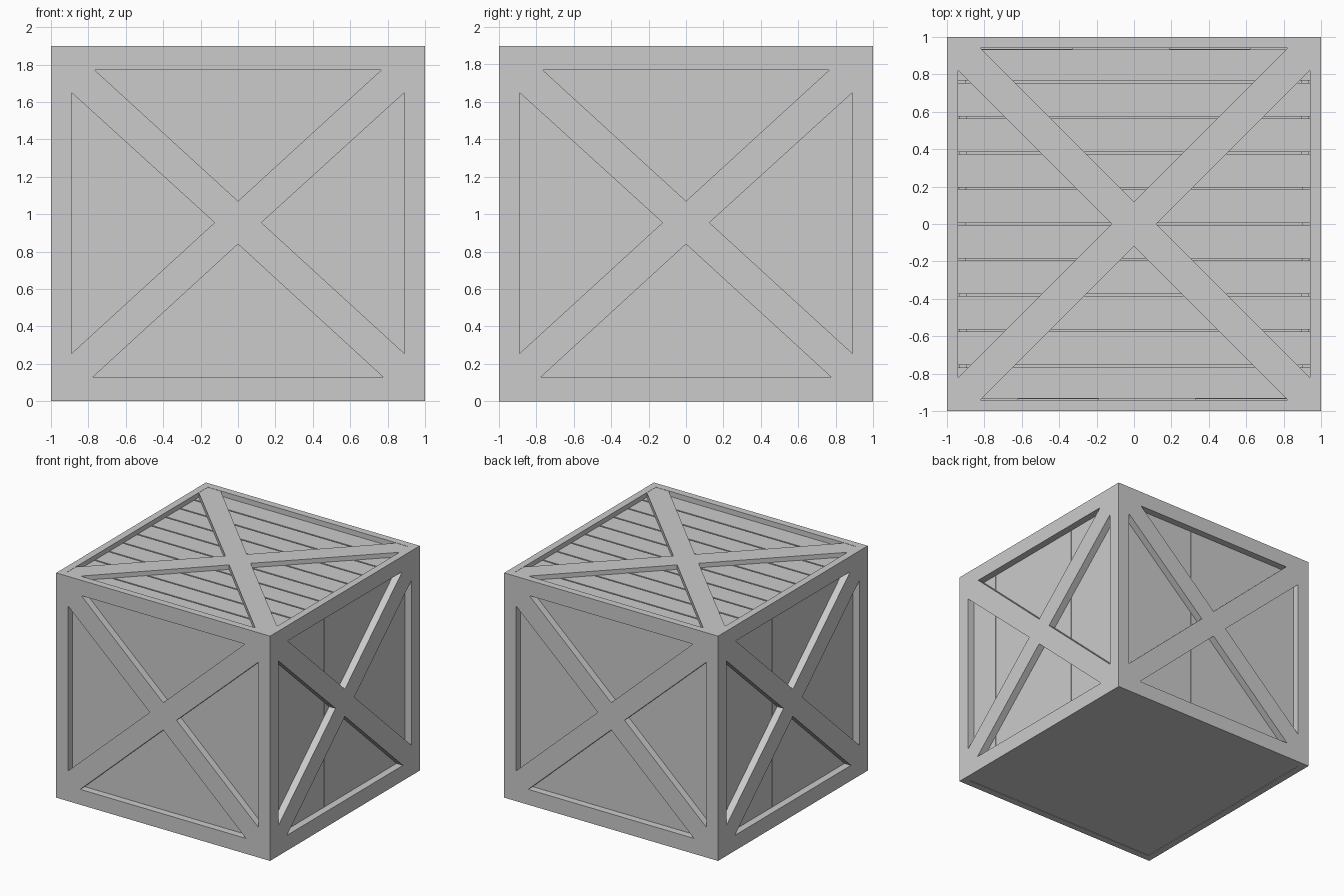
import bpy, bmesh
from math import pi
from mathutils import Matrix, Vector

if "Cube" in bpy.data.objects:
    bpy.data.objects.remove(bpy.data.objects["Cube"])

T = 0.06            # frame thickness
H = 1.9             # crate height
I = 1.0 - T         # inside face of the frames


def plate(name, outlines, thickness, matrix):
    """Flat plate from closed outlines (inner ones become holes)."""
    cu = bpy.data.curves.new(name, 'CURVE')
    cu.dimensions = '2D'
    cu.fill_mode = 'BOTH'
    cu.extrude = thickness / 2
    for pts in outlines:
        sp = cu.splines.new('POLY')
        sp.points.add(len(pts) - 1)
        for p, (x, y) in zip(sp.points, pts):
            p.co = (x, y, 0, 1)
        sp.use_cyclic_u = True
    tmp = bpy.data.objects.new(name + "_outline", cu)
    bpy.context.collection.objects.link(tmp)
    dg = bpy.context.evaluated_depsgraph_get()
    me = bpy.data.meshes.new_from_object(tmp.evaluated_get(dg))
    bpy.data.objects.remove(tmp)
    bm = bmesh.new()
    bm.from_mesh(me)
    bmesh.ops.remove_doubles(bm, verts=bm.verts, dist=1e-4)
    bmesh.ops.transform(bm, matrix=matrix, verts=bm.verts)
    bmesh.ops.recalc_face_normals(bm, faces=bm.faces)
    for f in bm.faces:
        f.smooth = False
    bm.to_mesh(me)
    bm.free()
    ob = bpy.data.objects.new(name, me)
    bpy.context.collection.objects.link(ob)
    return ob


def boards(name, boxes, matrix=Matrix()):
    """One object from several boxes given as (min corner, max corner)."""
    bm = bmesh.new()
    for lo, hi in boxes:
        lo, hi = Vector(lo), Vector(hi)
        m = Matrix.Translation((lo + hi) / 2) @ Matrix.Diagonal((*(hi - lo), 1))
        bmesh.ops.create_cube(bm, size=1, matrix=matrix @ m)
    me = bpy.data.meshes.new(name)
    bm.to_mesh(me)
    bm.free()
    ob = bpy.data.objects.new(name, me)
    bpy.context.collection.objects.link(ob)
    return ob


# Four triangular openings that leave a border and a cross brace
openings = [
    [(-0.765, 1.77), (0.765, 1.77), (0, 1.07)],
    [(-0.775, 0.13), (0.775, 0.13), (0, 0.84)],
    [(-0.89, 0.255), (-0.89, 1.65), (-0.125, 0.955)],
    [(0.89, 0.255), (0.89, 1.65), (0.125, 0.955)],
]

# Side walls: braced frame with recessed vertical planks behind it
for k, side in enumerate(("front", "right", "back", "left")):
    turn = Matrix.Rotation(k * pi / 2, 4, 'Z')
    w = 1.0 if k % 2 == 0 else I
    rect = [(-w, 0), (w, 0), (w, H), (-w, H)]
    place = turn @ Matrix.Translation((0, -1 + T / 2, 0)) @ Matrix.Rotation(pi / 2, 4, 'X')
    plate(side + "_frame", [rect] + openings, T, place)

    e = I if k % 2 == 0 else I - 0.045
    seams = [-e, -0.62, -0.19, 0.33, e]
    planks = []
    for i in range(4):
        y = -I + 0.004 * (i % 2)
        planks.append(((seams[i], y, 0.02), (seams[i + 1], y + 0.04, 1.82)))
    boards(side + "_planks", planks, turn)

# Lid: ten planks with narrow gaps, recessed inside the rim
edges = [-I] + [round(0.19 * i, 3) for i in range(-4, 5)] + [I]
g = 0.006
boards("lid_planks", [((-I, a + g, 1.82), (I, b - g, 1.86))
                      for a, b in zip(edges, edges[1:])])

# Lid cross brace, level with the rim
cross = []
for k in range(4):
    r = Matrix.Rotation(k * pi / 2, 2)
    for p in ((0.118, 0), (I, 0.82), (I, I), (0.82, I)):
        cross.append(tuple(r @ Vector(p)))
plate("lid_brace", [cross], 0.04, Matrix.Translation((0, 0, 1.878)))

# Floor panel
boards("floor", [((-I, -I, 0.004), (I, I, 0.05))])
